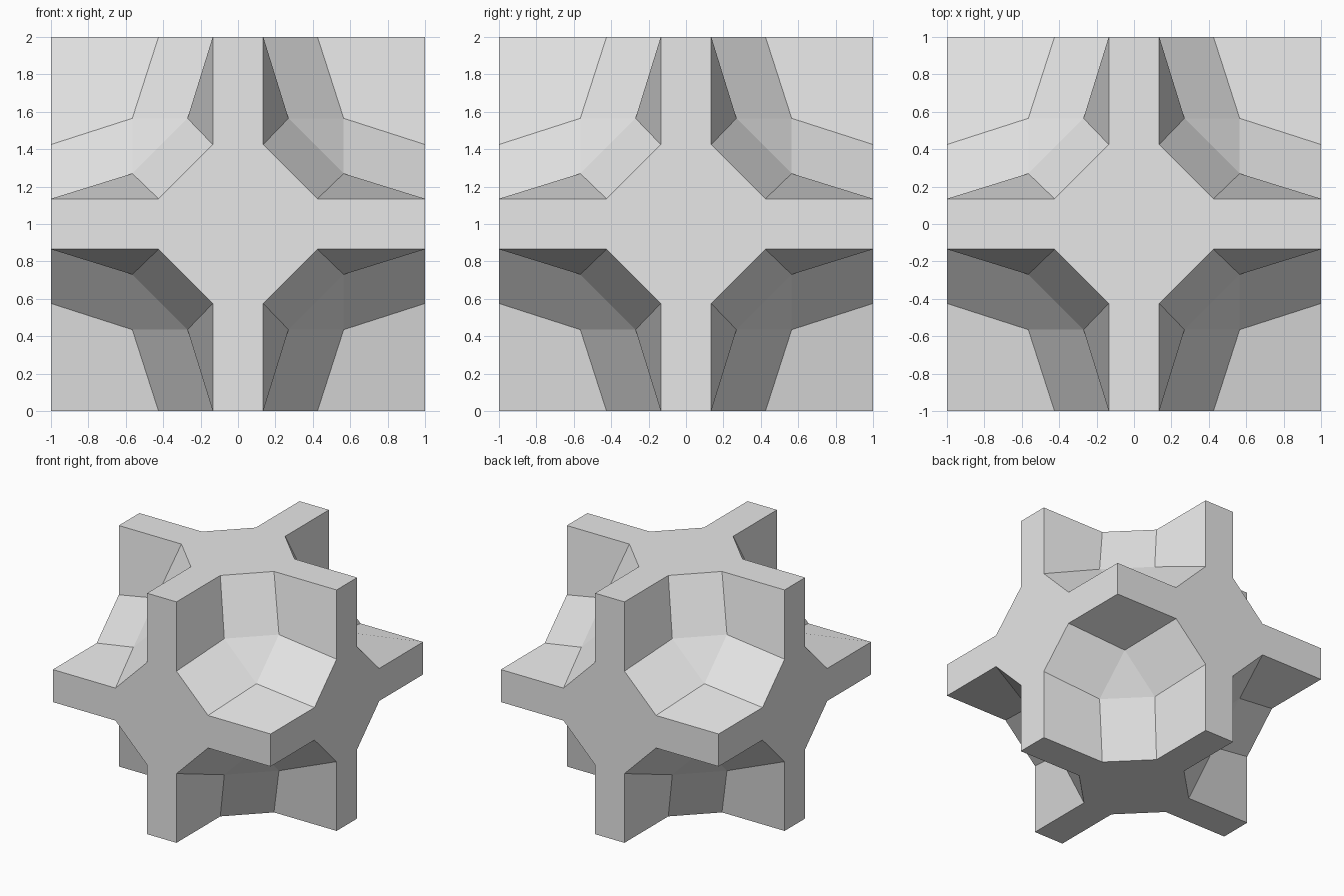
import bpy, bmesh
from itertools import product

if "Cube" in bpy.data.objects:
    bpy.data.objects.remove(bpy.data.objects["Cube"])

# Key distances from the block centre
W, K = 0.135, 0.425      # arm half width, start of the arm
I, J = 0.27, 0.565       # hollow floor corner coordinates

grey = bpy.data.materials.new("plain_grey")
grey.diffuse_color = (0.8, 0.8, 0.8, 1)
grey.use_nodes = True
grey.node_tree.nodes["Principled BSDF"].inputs["Base Color"].default_value = grey.diffuse_color

bm = bmesh.new()
cache = {}


def vert(p):
    key = tuple(round(c, 4) for c in p)
    if key not in cache:
        cache[key] = bm.verts.new((key[0], key[1], key[2] + 1))
    return cache[key]


def face(points, flip):
    # keep the first vertex first, so the quads fold along the same diagonal
    if flip:
        points = [points[0]] + points[:0:-1]
    bm.faces.new([vert(p) for p in points])


def turn(p, k):
    return [p[(i - k) % 3] for i in range(3)]


# Faceted hollow in each of the eight corners
for s in product((1, -1), repeat=3):
    def place(points, k):
        return [[c * t for c, t in zip(turn(p, k), s)] for p in points]
    flip = s[0] * s[1] * s[2] < 0
    for k in range(3):
        # arm side wall
        face(place([(W, 1, 1), (W, K, 1), (I, J, J), (W, 1, K)], k), flip)
        # sloped wall below the central octagon
        face(place([(W, K, 1), (K, W, 1), (J, I, J), (I, J, J)], k), flip)
    # hollow floor
    face(place([(I, J, J), (J, I, J), (J, J, I)], 0), flip)

# Cross-shaped outer face on each of the six sides
quarter = [(1, W), (K, W), (W, K), (W, 1)]
cross = []
for n in range(4):
    for a, b in quarter:
        for _ in range(n):
            a, b = -b, a
        cross.append((a, b))
for k in range(3):
    for side in (1, -1):
        face([turn((a, b, side), k) for a, b in cross], side < 0)

mesh = bpy.data.meshes.new("star_block")
bm.normal_update()
bm.to_mesh(mesh)
bm.free()
mesh.materials.append(grey)
block = bpy.data.objects.new("star_block", mesh)
bpy.context.collection.objects.link(block)
